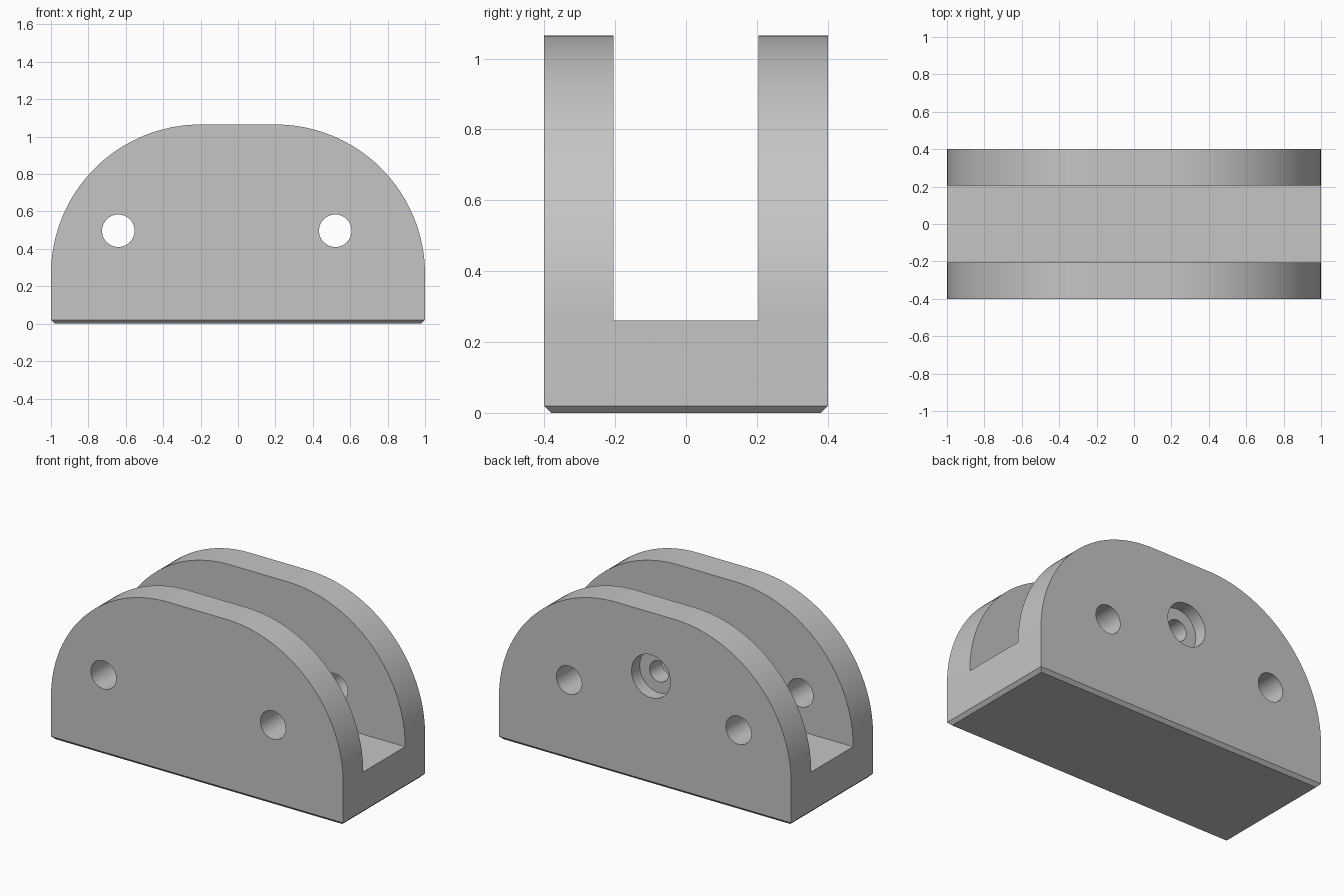
import bpy, bmesh, math
from mathutils import Matrix, Vector

cube = bpy.data.objects.get("Cube")
if cube:
    bpy.data.objects.remove(cube, do_unlink=True)

DEPTH = 0.8        # bracket depth along y
CORNER = 0.8       # radius of the rounded shoulders
SHOULDER_Z = 0.265
SLOT_HALF = 0.205
SLOT_FLOOR = 0.26

grey = bpy.data.materials.new("plain grey")
grey.use_nodes = True
colour = (0.56, 0.56, 0.56, 1)
grey.diffuse_color = colour
grey.node_tree.nodes["Principled BSDF"].inputs["Base Color"].default_value = colour


def make_object(name, bm):
    bmesh.ops.recalc_face_normals(bm, faces=bm.faces)
    mesh = bpy.data.meshes.new(name)
    bm.to_mesh(mesh)
    bm.free()
    mesh.materials.append(grey)
    obj = bpy.data.objects.new(name, mesh)
    bpy.context.collection.objects.link(obj)
    return obj


def drill(name, x, z, radius, y0, y1):
    """Cylinder along y, used as a cutter."""
    bm = bmesh.new()
    place = Matrix.Translation((x, (y0 + y1) / 2, z)) @ Matrix.Rotation(math.pi / 2, 4, 'X')
    bmesh.ops.create_cone(bm, cap_ends=True, segments=48, radius1=radius,
                          radius2=radius, depth=y1 - y0, matrix=place)
    return make_object(name, bm)


# Bracket body: rounded profile extruded front to back
steps = 32
right_arc = [(1 - CORNER + CORNER * math.cos(a), SHOULDER_Z + CORNER * math.sin(a))
             for a in (math.pi / 2 * i / steps for i in range(steps + 1))]
outline = [(1, 0)] + right_arc
outline += [(-x, z) for x, z in reversed(outline)]
bm = bmesh.new()
face = bm.faces.new([bm.verts.new((x, -DEPTH / 2, z)) for x, z in outline])
extruded = bmesh.ops.extrude_face_region(bm, geom=[face])
moved = [v for v in extruded["geom"] if isinstance(v, bmesh.types.BMVert)]
bmesh.ops.translate(bm, verts=moved, vec=Vector((0, DEPTH, 0)))

# Chamfer around the underside
rim = [e for e in bm.edges if all(v.co.z < 0.001 for v in e.verts)]
bmesh.ops.bevel(bm, geom=rim, offset=0.02, segments=1, affect='EDGES')
body = make_object("clevis_bracket", bm)

# Slot between the two plates
bm = bmesh.new()
bmesh.ops.create_cube(bm, size=1, matrix=Matrix.Translation((0, 0, SLOT_FLOOR + 0.5))
                      @ Matrix.Diagonal((3, SLOT_HALF * 2, 1, 1)))
cutters = [make_object("slot_cutter", bm)]

# Through holes in both plates, and a counterbored hole in the back plate
for x in (-0.64, 0.52):
    cutters.append(drill("pin_hole_cutter", x, 0.497, 0.087, -0.6, 0.6))
cutters.append(drill("counterbore_cutter", -0.04, 0.67, 0.133, 0.32, 0.6))
cutters.append(drill("screw_hole_cutter", -0.04, 0.67, 0.065, 0.0, 0.5))

bpy.context.view_layer.objects.active = body
for cutter in cutters:
    cutter.hide_render = True
    cut = body.modifiers.new(cutter.name, 'BOOLEAN')
    cut.operation = 'DIFFERENCE'
    cut.solver = 'EXACT'
    cut.object = cutter
    bpy.ops.object.modifier_apply(modifier=cut.name)
    bpy.data.objects.remove(cutter, do_unlink=True)

# Smooth curves, sharp edges
bpy.ops.object.select_all(action='DESELECT')
body.select_set(True)
bpy.ops.object.shade_smooth_by_angle(angle=math.radians(30))
